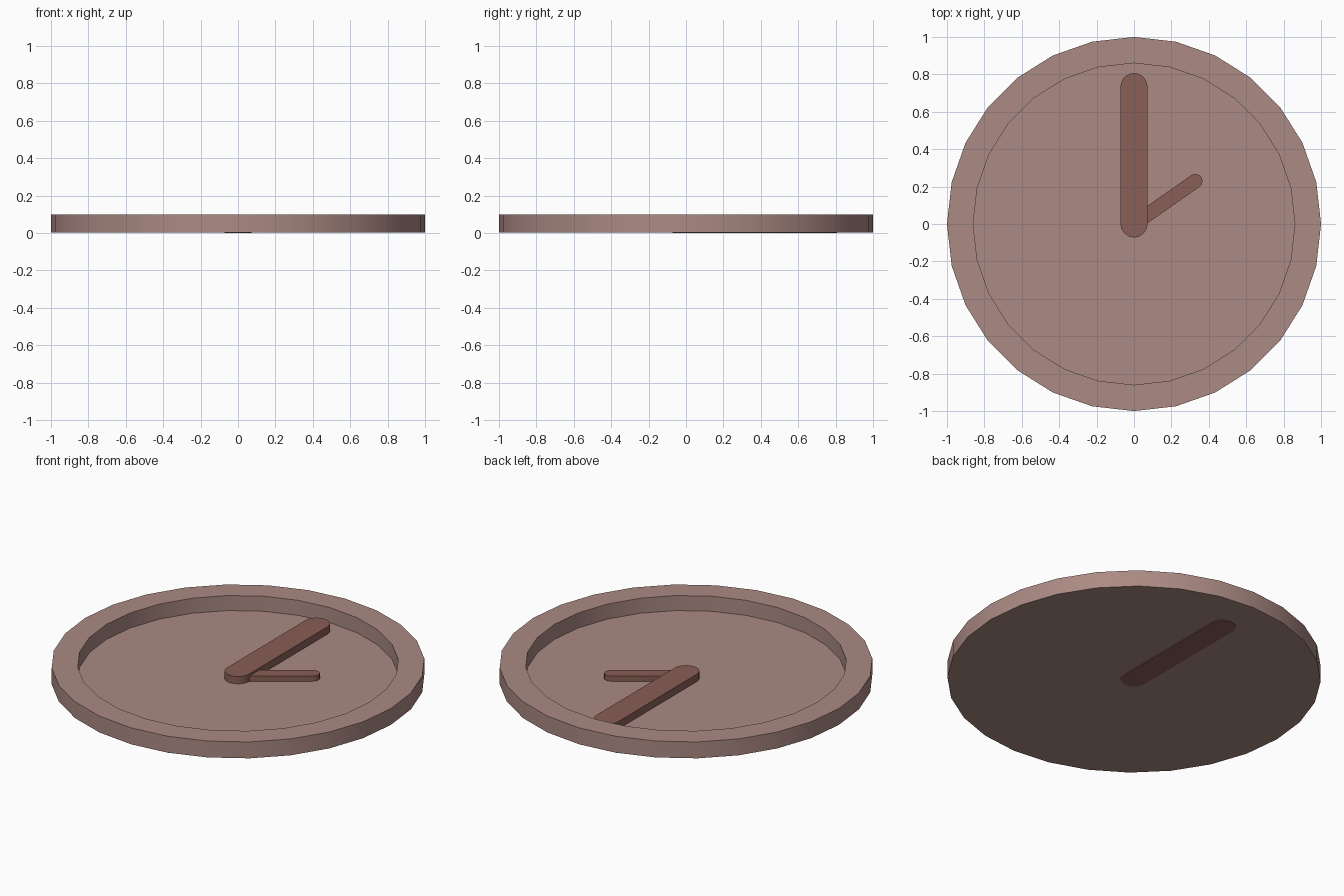
import bpy, bmesh, math

if "Cube" in bpy.data.objects:
    bpy.data.objects.remove(bpy.data.objects["Cube"])

SIDES = 28


def material(name, rgb):
    m = bpy.data.materials.new(name)
    m.diffuse_color = (*rgb, 1)
    m.use_nodes = True
    m.node_tree.nodes["Principled BSDF"].inputs["Base Color"].default_value = m.diffuse_color
    return m


face_colour = material("dusty rose", (0.41, 0.255, 0.23))
hand_colour = material("dark russet", (0.255, 0.112, 0.092))


def finish(name, bm, mat):
    bmesh.ops.recalc_face_normals(bm, faces=bm.faces)
    mesh = bpy.data.meshes.new(name)
    bm.to_mesh(mesh)
    bm.free()
    mesh.materials.append(mat)
    obj = bpy.data.objects.new(name, mesh)
    bpy.context.collection.objects.link(obj)
    bpy.ops.object.select_all(action='DESELECT')
    obj.select_set(True)
    bpy.context.view_layer.objects.active = obj
    bpy.ops.object.shade_smooth_by_angle(angle=math.radians(30))
    return obj


# Dish: closed profile rings (radius, height), capped by the base and the recessed floor
def dish(name, profile, mat):
    bm = bmesh.new()
    rings = []
    for r, z in profile:
        rings.append([bm.verts.new((r * math.sin(math.tau * i / SIDES),
                                    r * math.cos(math.tau * i / SIDES), z))
                      for i in range(SIDES)])
    for a, b in zip(rings, rings[1:]):
        for i in range(SIDES):
            j = (i + 1) % SIDES
            bm.faces.new((a[i], a[j], b[j], b[i]))
    bm.faces.new(rings[0])
    bm.faces.new(rings[-1])
    return finish(name, bm, mat)


# Hand: round-ended bar from the centre, pointing at an angle from +x
def hand(name, length, radius, angle, z0, z1, mat, steps=10):
    bm = bmesh.new()
    outline = []
    for cx, start in ((length, -90), (0, 90)):
        for i in range(steps + 1):
            t = math.radians(start + 180 * i / steps)
            outline.append((cx + radius * math.cos(t), radius * math.sin(t)))
    c, s = math.cos(math.radians(angle)), math.sin(math.radians(angle))
    base = bm.faces.new([bm.verts.new((x * c - y * s, x * s + y * c, z0)) for x, y in outline])
    top = bmesh.ops.extrude_face_region(bm, geom=[base], use_keep_orig=True)
    verts = [g for g in top["geom"] if isinstance(g, bmesh.types.BMVert)]
    bmesh.ops.translate(bm, verts=verts, vec=(0, 0, z1 - z0))
    return finish(name, bm, mat)


dish("clock_face", [(1, 0.003), (1, 0.1), (0.86, 0.1), (0.86, 0.011)], face_colour)
hand("minute_hand", 0.735, 0.072, 90, 0, 0.055, hand_colour)
hand("hour_hand", 0.40, 0.038, 35, 0.006, 0.042, hand_colour)
